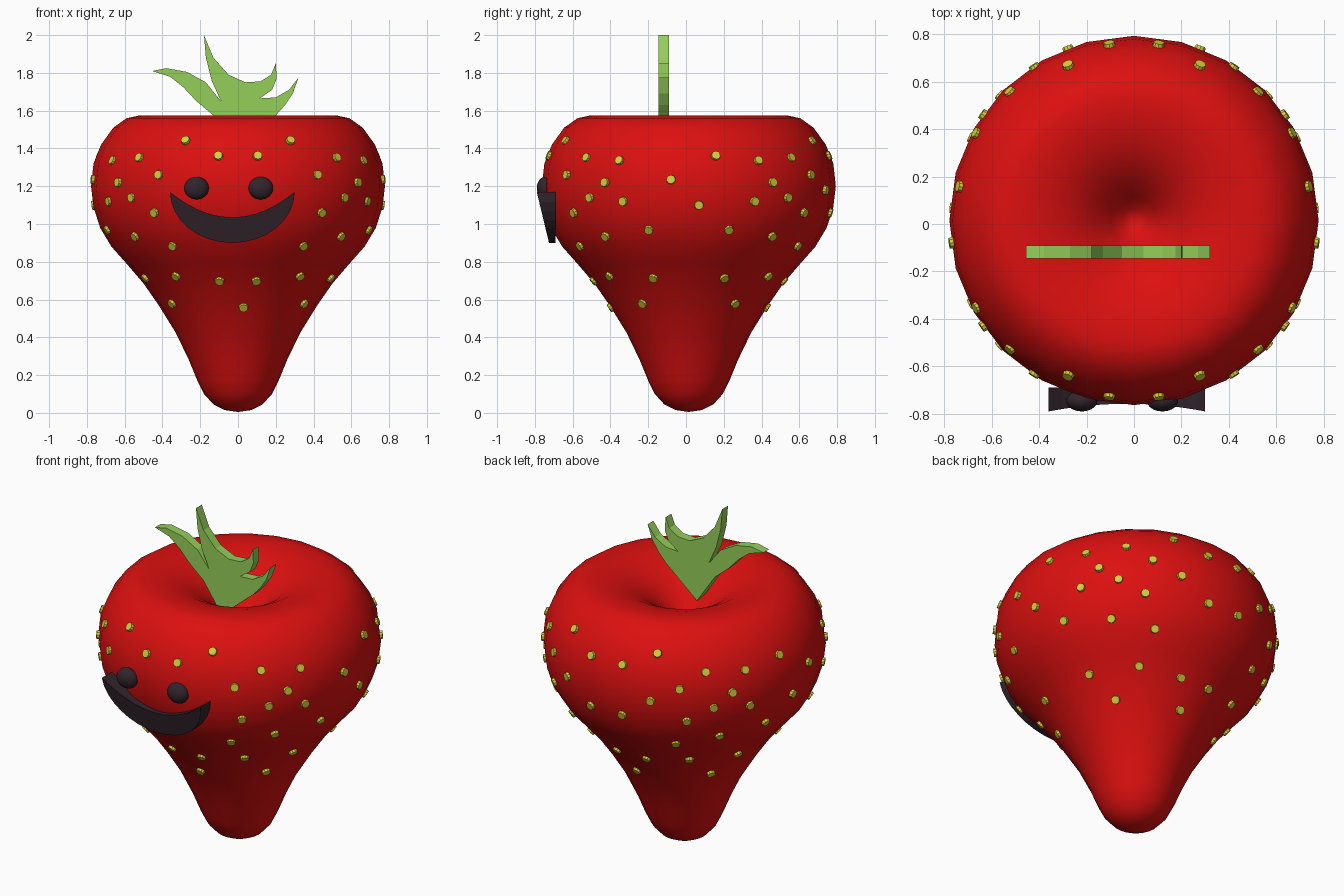
import bpy
import bmesh
import math
from mathutils import Vector, Matrix

default_cube = bpy.data.objects.get("Cube")
if default_cube:
    bpy.data.objects.remove(default_cube, do_unlink=True)


def make_material(name, colour):
    material = bpy.data.materials.new(name)
    material.use_nodes = True
    material.diffuse_color = (*colour, 1)
    shader = next(n for n in material.node_tree.nodes if n.type == "BSDF_PRINCIPLED")
    shader.inputs["Base Color"].default_value = (*colour, 1)
    return material


red = make_material("berry red", (0.72, 0.005, 0.005))
yellow = make_material("seed yellow", (0.68, 0.62, 0.04))
green = make_material("leaf green", (0.3, 0.62, 0.1))
dark = make_material("face dark", (0.032, 0.018, 0.026))


def finish(name, bm, material, smooth_angle=None):
    """Turn a bmesh into a named object with one colour."""
    bmesh.ops.recalc_face_normals(bm, faces=bm.faces)
    mesh = bpy.data.meshes.new(name)
    bm.to_mesh(mesh)
    bm.free()
    mesh.materials.append(material)
    obj = bpy.data.objects.new(name, mesh)
    bpy.context.collection.objects.link(obj)
    if smooth_angle:
        bpy.ops.object.select_all(action="DESELECT")
        obj.select_set(True)
        bpy.context.view_layer.objects.active = obj
        bpy.ops.object.shade_smooth_by_angle(angle=math.radians(smooth_angle))
    return obj


def extruded_outline(name, outline, front, back, material):
    """Solid from an (x, z) outline; front and back give y as a function of z."""
    bm = bmesh.new()
    near = [bm.verts.new((x, front(z), z)) for x, z in outline]
    far = [bm.verts.new((x, back(z), z)) for x, z in outline]
    bm.faces.new(near)
    bm.faces.new(far)
    for i in range(len(outline)):
        j = (i + 1) % len(outline)
        bm.faces.new((near[i], near[j], far[j], far[i]))
    return finish(name, bm, material)


# Body: lathed berry profile (radius, height), from the tip up and into the dimple
CENTRE_Y = 0.015
SIDES = 24
skin = [(0, 0.005), (0.07, 0.015), (0.13, 0.045), (0.18, 0.1), (0.215, 0.17),
        (0.26, 0.28), (0.33, 0.425), (0.42, 0.57), (0.5, 0.685), (0.59, 0.79),
        (0.67, 0.88), (0.73, 0.98), (0.765, 1.09), (0.778, 1.2), (0.765, 1.32),
        (0.725, 1.42), (0.66, 1.51), (0.59, 1.56), (0.52, 1.575)]
dimple = [(0.42, 1.565), (0.33, 1.54), (0.25, 1.5), (0.17, 1.44),
          (0.1, 1.36), (0.05, 1.3), (0, 1.28)]

bm = bmesh.new()
points = [bm.verts.new((r, CENTRE_Y, z)) for r, z in skin + dimple]
edges = [bm.edges.new(pair) for pair in zip(points, points[1:])]
bmesh.ops.spin(bm, geom=points + edges, cent=(0, CENTRE_Y, 0), axis=(0, 0, 1),
               angle=math.tau, steps=SIDES)
bmesh.ops.remove_doubles(bm, verts=bm.verts, dist=0.001)
finish("berry_body", bm, red, 60)


# Seeds: small discs sitting on the skin
def skin_at(height):
    """Radius of the skin and its outward slope at a height."""
    for (r1, z1), (r2, z2) in zip(skin, skin[1:]):
        if z1 <= height <= z2:
            t = (height - z1) / (z2 - z1)
            return r1 + (r2 - r1) * t, Vector((z2 - z1, r1 - r2)).normalized()


def add_seed(bm, degrees, height):
    """Angle is measured from the front towards +x."""
    radius, slope = skin_at(height)
    a = math.radians(degrees)
    out = Vector((math.sin(a), -math.cos(a), 0))
    normal = out * slope.x + Vector((0, 0, slope.y))
    place = out * radius * 0.995 + Vector((0, CENTRE_Y, height))
    matrix = Matrix.Translation(place) @ normal.to_track_quat("Z", "Y").to_matrix().to_4x4()
    bmesh.ops.create_cone(bm, cap_ends=True, segments=10, radius1=0.027,
                          radius2=0.023, depth=0.028, matrix=matrix)


# Seeds repeated in all four quarters
quarter_seeds = [(23, 1.44), (8, 1.36), (44, 1.35), (61, 1.335), (33, 1.26),
                 (55, 1.22), (47, 1.14), (63, 1.12), (36, 1.06), (73, 0.97),
                 (51, 0.935), (31, 0.885), (38, 0.725), (69, 0.715),
                 (11, 0.7), (55, 0.58)]
# Seeds repeated on the two sides only; the last two fill the back opposite the face
side_seeds = [(101, 1.36), (83, 1.235), (94, 1.1), (159, 1.18), (172, 1.06)]

bm = bmesh.new()
for angle, height in quarter_seeds:
    for turned in (angle, -angle, 180 - angle, 180 + angle):
        add_seed(bm, turned, height)
for angle, height in side_seeds:
    add_seed(bm, angle, height)
    add_seed(bm, -angle, height)
for angle in (4, 176):
    add_seed(bm, angle, 0.56)
finish("seeds", bm, yellow)

# Leaf crown: flat plate with four curved tips
leaf_outline = [(-0.01, 1.4), (-0.13, 1.575), (-0.22, 1.65), (-0.29, 1.725),
                (-0.36, 1.78), (-0.455, 1.81), (-0.38, 1.825), (-0.27, 1.805),
                (-0.17, 1.75), (-0.09, 1.65), (-0.14, 1.76), (-0.17, 1.88),
                (-0.18, 2), (-0.13, 1.88), (-0.05, 1.79), (0.04, 1.75),
                (0.12, 1.755), (0.175, 1.79), (0.2, 1.85), (0.205, 1.77),
                (0.18, 1.71), (0.115, 1.665), (0.2, 1.67), (0.27, 1.71),
                (0.32, 1.775), (0.29, 1.69), (0.25, 1.63), (0.2, 1.575)]
extruded_outline("leaf_crown", leaf_outline, lambda z: -0.145, lambda z: -0.09, green)

# Mouth: crescent with a front that leans back towards the chin
MOUTH_X, MOUTH_TOP, HALF_WIDTH = -0.03, 1.17, 0.33
STEPS = 16
lower, upper = [], []
for i in range(STEPS + 1):
    t = -math.cos(math.pi * i / STEPS)
    x = MOUTH_X + HALF_WIDTH * t
    lower.append((x, MOUTH_TOP - 0.27 * math.sqrt(max(0, 1 - t * t))))
    upper.append((x, MOUTH_TOP - 0.135 * (1 - t * t)))
extruded_outline("mouth", lower + upper[-2:0:-1],
                 lambda z: -0.79 + 0.24 * (MOUTH_TOP - z), lambda z: -0.69, dark)

# Eyes: flattened balls
for name, x in (("right_eye", -0.22), ("left_eye", 0.12)):
    bm = bmesh.new()
    shape = Matrix.Translation((x, -0.745, 1.19)) @ Matrix.Diagonal((0.066, 0.045, 0.06, 1))
    bmesh.ops.create_uvsphere(bm, u_segments=20, v_segments=12, radius=1, matrix=shape)
    finish(name, bm, dark, 60)
